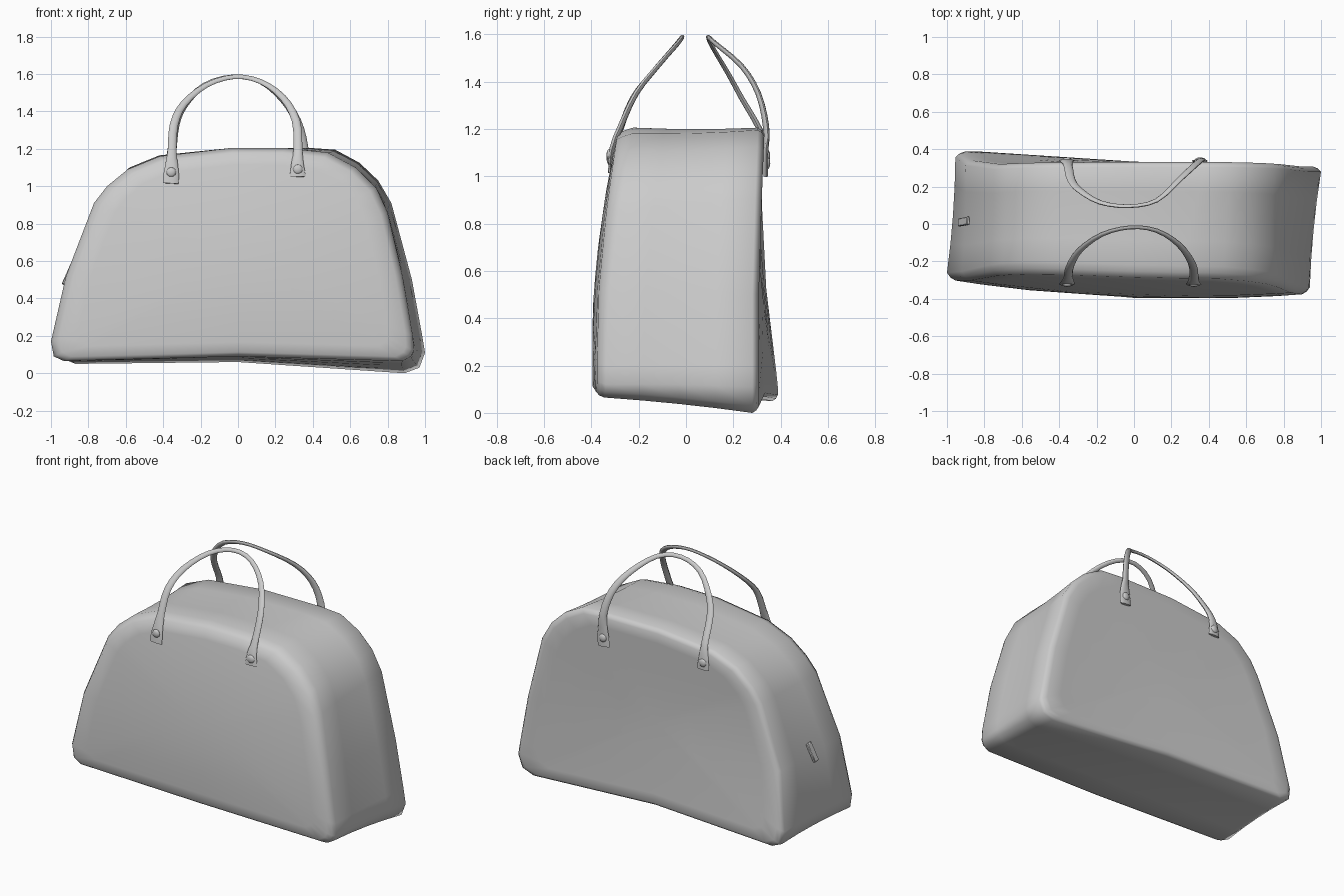
import bpy, bmesh, math
from mathutils import Vector, Matrix

if "Cube" in bpy.data.objects:
    bpy.data.objects.remove(bpy.data.objects["Cube"])


def make_object(name, bm, angle=40):
    bmesh.ops.recalc_face_normals(bm, faces=bm.faces)
    mesh = bpy.data.meshes.new(name)
    bm.to_mesh(mesh)
    bm.free()
    ob = bpy.data.objects.new(name, mesh)
    bpy.context.collection.objects.link(ob)
    bpy.ops.object.select_all(action='DESELECT')
    ob.select_set(True)
    bpy.context.view_layer.objects.active = ob
    bpy.ops.object.shade_smooth_by_angle(angle=math.radians(angle))
    return ob


def loft(bm, rings):
    rows = [[bm.verts.new(p) for p in r] for r in rings]
    n = len(rows[0])
    for a, b in zip(rows, rows[1:]):
        for i in range(n):
            j = (i + 1) % n
            bm.faces.new((a[i], a[j], b[j], b[i]))
    return rows


# Body: matching front and back outlines (x, z), slightly slumped
FRONT = [(-.93, .065), (-.985, .09), (-1, .17), (-.92, .52), (-.77, .91), (-.70, 1.0),
         (-.59, 1.09), (-.42, 1.16), (-.03, 1.205), (.25, 1.205), (.48, 1.18), (.63, 1.10),
         (.74, .99), (.80, .86), (.88, .52), (.935, .2), (.94, .12), (.925, .09),
         (.88, .065), (0, .09)]
BACK = [(-.87, .05), (-.94, .08), (-.955, .16), (-.90, .52), (-.75, .91), (-.69, 1.0),
        (-.58, 1.10), (-.42, 1.165), (-.03, 1.205), (.38, 1.205), (.52, 1.195), (.65, 1.125),
        (.75, 1.03), (.82, .91), (.93, .5), (.985, .2), (1, .11), (.97, .03),
        (.89, 0), (0, .06)]


def front_y(x, z):
    return -.395 + .115 * max(0, z - .2) ** 2 + .064 * x * x - .036 * x


def back_y(x, z):
    return .308 + .02 * max(0, z - .6) / .5 + .10 * max(0, .4 - x) / 1.4 * max(0, 1 - z / .8)


def panel(outline, yfun, s):
    cz = .6
    pts = [(x * s, cz + (z - cz) * s) for x, z in outline]
    return [Vector((x, yfun(x, z), z)) for x, z in pts]


f_rim = [Vector((x, front_y(x, z) + .03 + .025 * z, z)) for x, z in FRONT]
b_rim = [Vector((x, back_y(x, z) - .028, z)) for x, z in BACK]


def between(t):
    sag = 1 - .04 * t * (1 - t)
    out = []
    for a, b in zip(f_rim, b_rim):
        p = a.lerp(b, t)
        out.append(Vector((p.x * sag, p.y, .6 + (p.z - .6) * sag)))
    return out


bm = bmesh.new()
rings = [panel(FRONT, front_y, s) for s in (.3, .6, .85, .955)]
rings += [[a.lerp(b, .6) + Vector((0, -.008, 0)) for a, b in zip(rings[-1], f_rim)]]
rings += [between(t) for t in (0, .25, .5, .75, 1)]
back = [panel(BACK, back_y, s) for s in (.955, .85, .6, .3)]
rings += [[a.lerp(b, .6) + Vector((0, .006, 0)) for a, b in zip(back[0], b_rim)]] + back
rows = loft(bm, rings)
for row, yfun in ((rows[0], front_y), (rows[-1], back_y)):
    c = bm.verts.new((0, yfun(0, .6), .6))
    for i in range(len(row)):
        bm.faces.new((row[i], row[(i + 1) % len(row)], c))
make_object("bag_body", bm, 60)


# Handles: flattened straps swept along a curve, widening into flat feet
def catmull(pts, steps=3):
    p = [Vector(q) for q in pts]
    p = [2 * p[0] - p[1]] + p + [2 * p[-1] - p[-2]]
    out = []
    for a, b, c, d in zip(p, p[1:], p[2:], p[3:]):
        for k in range(steps):
            t = k / steps
            out.append(.5 * (2 * b + (c - a) * t + (2 * a - 5 * b + 4 * c - d) * t * t
                             + (3 * b - a - 3 * c + d) * t ** 3))
    return out + [p[-2]]


def strap_size(z):
    if z < 1.18:
        t = max(0, min(1, (z - 1.06) / .12))
        return .042 + (.024 - .042) * t, .009 + .004 * t
    t = (z - 1.18) / .41
    return .024 - .011 * t * t, .013 - .004 * t


def handle(name, pts):
    path = catmull(pts)
    centre = sum(path, Vector()) / len(path)
    rings = []
    for i, p in enumerate(path):
        tan = (path[min(i + 1, len(path) - 1)] - path[max(i - 1, 0)]).normalized()
        thick = tan.cross(p - centre)
        if p.z < 1.15:
            thick = tan.cross(Vector((p.x, 0, 0)))
        thick.normalize()
        side = thick.cross(tan).normalized()
        w, h = strap_size(p.z)
        rings.append([p + side * w * math.cos(a) + thick * h * math.sin(a)
                      for a in (k * math.tau / 10 for k in range(10))])
    bm = bmesh.new()
    rows = loft(bm, rings)
    bm.faces.new(rows[0])
    bm.faces.new(rows[-1])
    make_object(name, bm)


handle("front_handle", [(-.36, -.322, 1.015), (-.356, -.312, 1.09), (-.352, -.28, 1.19),
                        (-.342, -.225, 1.33), (-.29, -.14, 1.44), (-.17, -.055, 1.54),
                        (-.02, -.018, 1.585), (.12, -.035, 1.56), (.24, -.11, 1.475),
                        (.31, -.21, 1.35), (.32, -.28, 1.2), (.318, -.312, 1.12),
                        (.32, -.322, 1.05)])
handle("back_handle", [(-.36, .338, 1.04), (-.36, .335, 1.11), (-.352, .31, 1.2),
                       (-.335, .235, 1.33), (-.29, .18, 1.43), (-.18, .115, 1.54),
                       (-.03, .095, 1.585), (.12, .125, 1.56), (.24, .235, 1.465),
                       (.315, .305, 1.35), (.352, .338, 1.21), (.355, .337, 1.08),
                       (.35, .337, 1.0)])

# Rivets on the strap feet
for name, x, y, z in (("front_rivet_left", -.357, -.324, 1.075),
                      ("front_rivet_right", .32, -.324, 1.09),
                      ("back_rivet_left", -.36, .344, 1.085),
                      ("back_rivet_right", .353, .344, 1.055)):
    bm = bmesh.new()
    bmesh.ops.create_uvsphere(bm, u_segments=12, v_segments=6, radius=1,
                              matrix=Matrix.Translation((x, y, z)) @ Matrix.Diagonal((.026, .012, .026, 1)))
    make_object(name, bm)

# Zip pull on the left end
bm = bmesh.new()
bmesh.ops.create_cube(bm, size=1, matrix=Matrix.Translation((-.91, .013, .53))
                      @ Matrix.Rotation(math.radians(24), 4, 'Y')
                      @ Matrix.Rotation(math.radians(-5), 4, 'X')
                      @ Matrix.Diagonal((.018, .042, .12, 1)))
bmesh.ops.bevel(bm, geom=bm.edges[:], offset=.004, segments=1, affect='EDGES')
make_object("zip_pull", bm)
